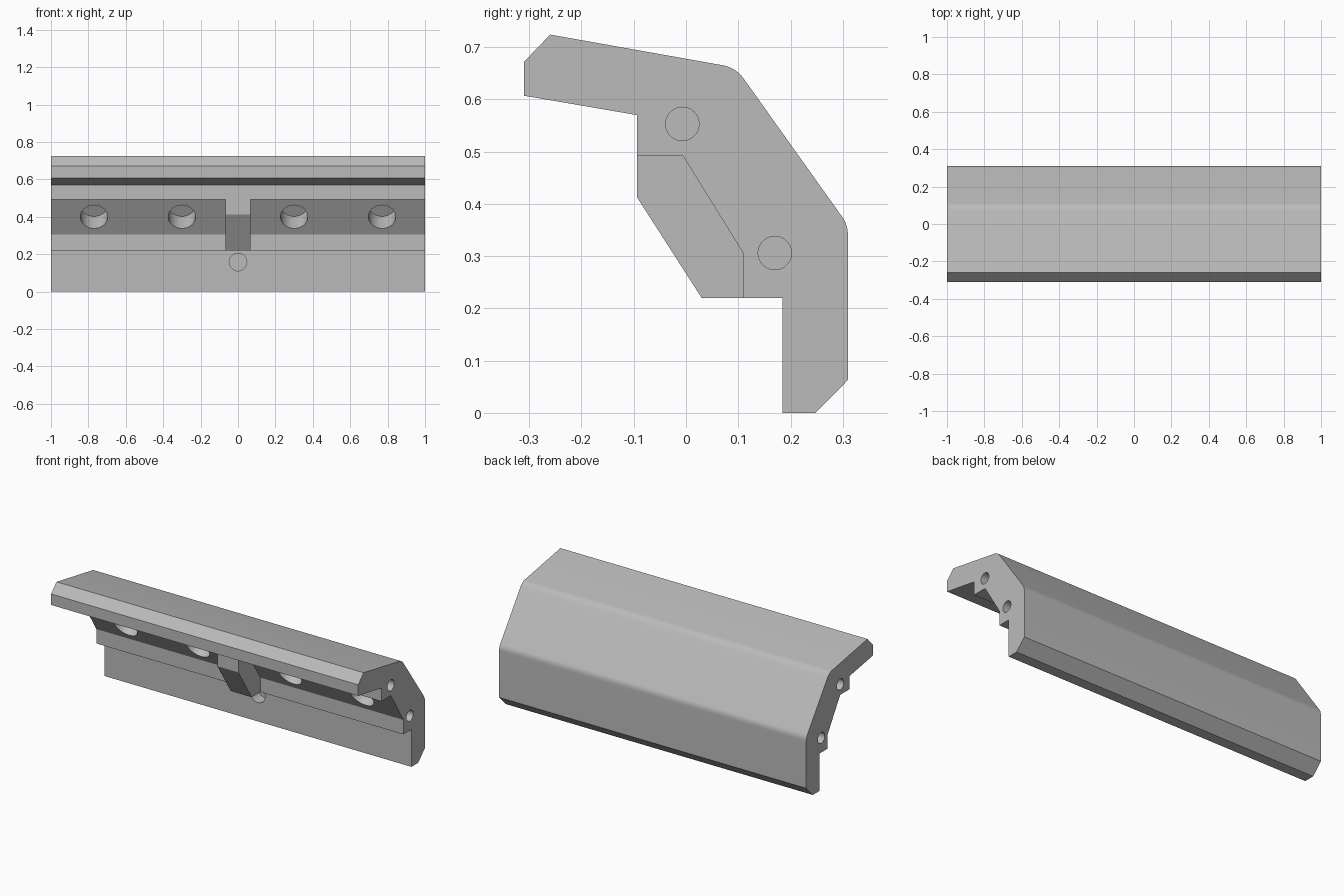
import bpy, bmesh
from mathutils import Vector

cube = bpy.data.objects.get("Cube")
if cube:
    bpy.data.objects.remove(cube, do_unlink=True)

# Single material
grey = bpy.data.materials.new("light grey")
grey.use_nodes = True
colour = (0.5, 0.5, 0.5, 1)
grey.diffuse_color = colour
grey.node_tree.nodes["Principled BSDF"].inputs["Base Color"].default_value = colour


def finish(name, bm):
    bmesh.ops.recalc_face_normals(bm, faces=bm.faces)
    mesh = bpy.data.meshes.new(name)
    bm.to_mesh(mesh)
    bm.free()
    mesh.materials.append(grey)
    obj = bpy.data.objects.new(name, mesh)
    bpy.context.collection.objects.link(obj)
    return obj


def prism(name, profile, half_width):
    """Extrude a (y, z) profile along x."""
    bm = bmesh.new()
    face = bm.faces.new([bm.verts.new((-half_width, y, z)) for y, z in profile])
    grown = bmesh.ops.extrude_face_region(bm, geom=[face])["geom"]
    verts = [v for v in grown if isinstance(v, bmesh.types.BMVert)]
    bmesh.ops.translate(bm, verts=verts, vec=(2 * half_width, 0, 0))
    return finish(name, bm)


def rounded(before, corner, after, steps=8):
    """Points of a tangent curve across a corner."""
    a, c, b = Vector(before), Vector(corner), Vector(after)
    ts = [i / steps for i in range(steps + 1)]
    return [tuple(a * (1 - t) ** 2 + c * 2 * t * (1 - t) + b * t * t) for t in ts]


def combine(target, tool, operation):
    mod = target.modifiers.new(operation.lower(), 'BOOLEAN')
    mod.operation = operation
    mod.solver = 'EXACT'
    mod.object = tool
    bpy.context.view_layer.objects.active = target
    bpy.ops.object.modifier_apply(modifier=mod.name)
    bpy.data.objects.remove(tool, do_unlink=True)


def drill(target, mouth, direction, radius, depth, lead=0.05):
    """Blind round hole starting at mouth, going along direction."""
    mouth, axis = Vector(mouth), Vector(direction).normalized()
    bm = bmesh.new()
    bmesh.ops.create_cone(bm, cap_ends=True, segments=48, radius1=radius,
                          radius2=radius, depth=depth + lead)
    bmesh.ops.rotate(bm, verts=bm.verts,
                     matrix=axis.to_track_quat('Z', 'Y').to_matrix())
    bmesh.ops.translate(bm, verts=bm.verts, vec=mouth + axis * (depth - lead) / 2)
    combine(target, finish("hole_cutter", bm), 'DIFFERENCE')


# Bent rail with rounded outer bends
profile = [(-0.31, 0.607), (-0.31, 0.672), (-0.26, 0.724)]
profile += rounded((0.072, 0.665), (0.096, 0.66), (0.111, 0.639))
profile += rounded((0.299, 0.375), (0.31, 0.36), (0.31, 0.338))
profile += [(0.31, 0.063), (0.248, 0), (0.185, 0), (0.185, 0.22), (0.11, 0.22),
            (0.11, 0.305), (-0.006, 0.492), (-0.094, 0.492), (-0.094, 0.57)]
rail = prism("bent_rail", profile, 1)

# Central rib bridging the inner step
rib = prism("central_rib", [(-0.094, 0.52), (-0.094, 0.413), (0.03, 0.22),
                            (0.15, 0.22), (0.15, 0.35), (0.03, 0.52)], 0.068)
combine(rail, rib, 'UNION')

# Angled holes in the inner slope
for x in (-0.77, -0.3, 0.3, 0.77):
    drill(rail, (x, 0.053, 0.401), (0, 0.85, 0.527), 0.073, 0.12)

# Pin holes in both ends
for side in (-1, 1):
    for y, z in ((-0.007, 0.553), (0.17, 0.306)):
        drill(rail, (side, y, z), (-side, 0, 0), 0.032, 0.2)

# Round recess under the rib
drill(rail, (0, 0.185, 0.158), (0, 1, 0), 0.047, 0.07)

bpy.ops.object.select_all(action='DESELECT')
rail.select_set(True)
bpy.context.view_layer.objects.active = rail
bpy.ops.object.shade_smooth_by_angle(angle=0.5)
